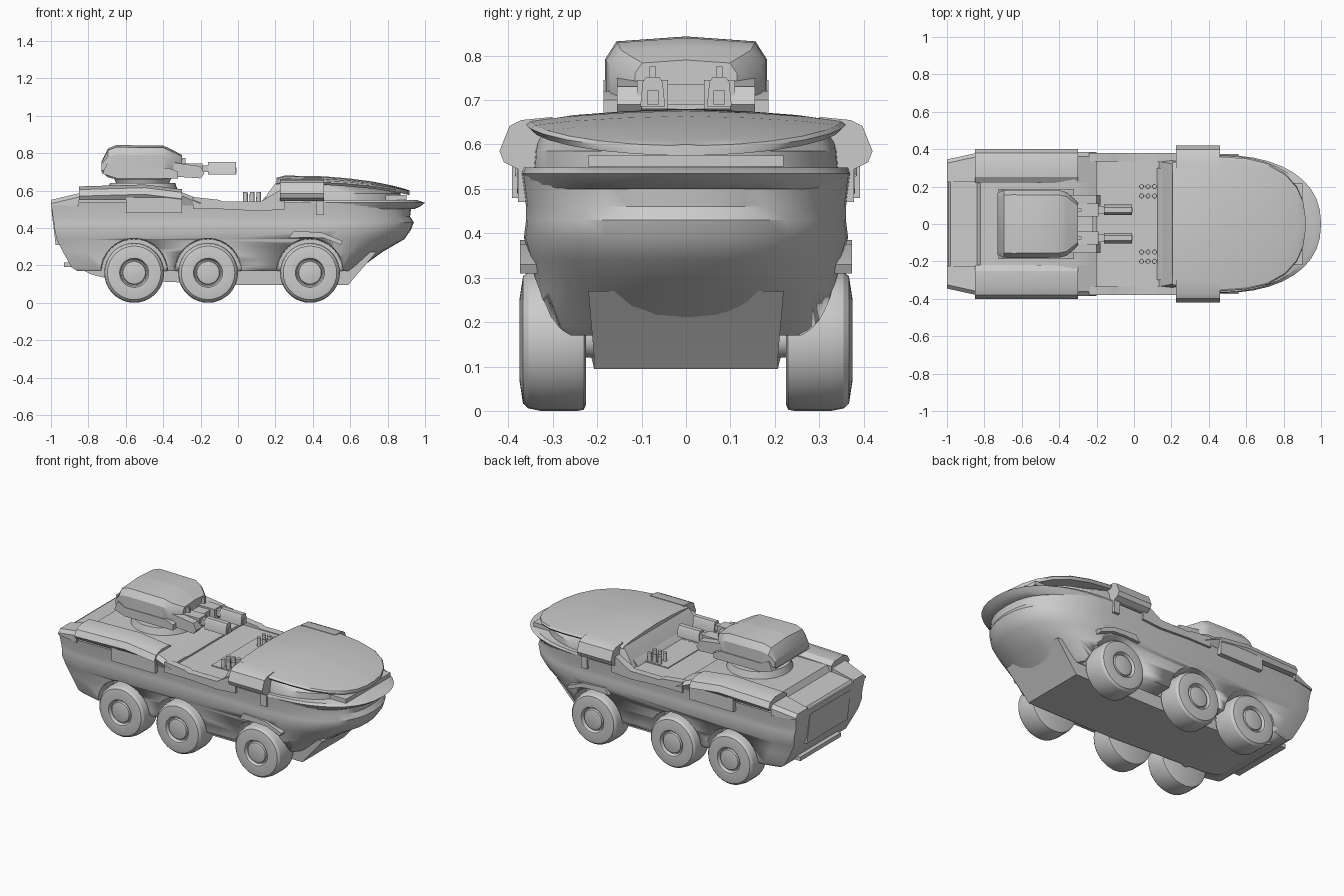
import bpy, bmesh, math
from mathutils import Matrix

if "Cube" in bpy.data.objects:
    bpy.data.objects.remove(bpy.data.objects["Cube"], do_unlink=True)

grey = bpy.data.materials.new("armour_grey")
grey.use_nodes = True
grey.diffuse_color = (0.6, 0.6, 0.6, 1)
grey.node_tree.nodes["Principled BSDF"].inputs["Base Color"].default_value = (0.6, 0.6, 0.6, 1)


def finish(name, bm, angle=30):
    bmesh.ops.remove_doubles(bm, verts=bm.verts, dist=0.0005)
    bmesh.ops.recalc_face_normals(bm, faces=bm.faces)
    me = bpy.data.meshes.new(name)
    bm.to_mesh(me)
    bm.free()
    ob = bpy.data.objects.new(name, me)
    bpy.context.collection.objects.link(ob)
    me.materials.append(grey)
    bpy.ops.object.select_all(action='DESELECT')
    ob.select_set(True)
    bpy.context.view_layer.objects.active = ob
    bpy.ops.object.shade_smooth_by_angle(angle=math.radians(angle))
    return ob


def loft(name, rings, angle=30):
    """Skin closed rings of equal length and cap both ends."""
    bm = bmesh.new()
    rows = [[bm.verts.new(p) for p in ring] for ring in rings]
    n = len(rows[0])
    for a, b in zip(rows, rows[1:]):
        for i in range(n):
            j = (i + 1) % n
            bm.faces.new((a[i], a[j], b[j], b[i]))
    bm.faces.new(rows[0])
    bm.faces.new(rows[-1])
    return finish(name, bm, angle)


def across(name, profile, y0, y1):
    """Side profile (x, z) stretched from y0 to y1."""
    return loft(name, [[(x, y, z) for x, z in profile] for y in (y0, y1)])


def box(name, x, y, z):
    return across(name, [(x[0], z[0]), (x[1], z[0]), (x[1], z[1]), (x[0], z[1])], *y)


def plan(z, rear, front, w, start, corner=0.03, power=2.3, steps=10):
    """Plan outline: square tail with eased corners and a rounded nose."""
    half = [(rear, w - corner), (rear + 4 * corner, w)]
    for i in range(steps + 1):
        t = math.pi / 2 * i / steps
        half.append((start + (front - start) * math.sin(t) ** (2 / power),
                     w * max(math.cos(t), 0) ** (2 / power)))
    pts = half + [(x, -y) for x, y in reversed(half[:-1])]
    return [(x, y, z) for x, y in pts]


def sections(name, rows, angle=30):
    """Loft of half sections (x, [(y, z)...]) mirrored across the middle."""
    rings = []
    for x, half in rows:
        rings.append([(x, y, z) for y, z in half] + [(x, -y, z) for y, z in reversed(half)])
    return loft(name, rings, angle)


def lathe(name, profile, x, y, z, side, steps=32):
    """Revolve (radius, y offset) about a sideways axle."""
    return loft(name, [[(x + r * math.cos(a), y + side * d, z + r * math.sin(a))
                        for a in (2 * math.pi * i / steps for i in range(steps))]
                       for r, d in profile])


def upright(name, x, y, z0, z1, r0, r1, steps=24):
    bm = bmesh.new()
    bmesh.ops.create_cone(bm, cap_ends=True, segments=steps, radius1=r0, radius2=r1,
                          depth=z1 - z0, matrix=Matrix.Translation((x, y, (z0 + z1) / 2)))
    return finish(name, bm)


SIDES = (("left", 1), ("right", -1))
AXLES = (("rear", -0.555), ("middle", -0.16), ("front", 0.385))

# Main hull, stacked from belly to deck
hull = loft("hull", [
    plan(0.17, -0.86, 0.63, 0.325, 0.42),
    plan(0.19, -0.89, 0.66, 0.335, 0.42),
    plan(0.27, -0.935, 0.77, 0.34, 0.42),
    plan(0.34, -0.97, 0.89, 0.35, 0.42),
    plan(0.39, -0.98, 0.925, 0.365, 0.44),
    plan(0.43, -0.985, 0.94, 0.36, 0.44),
    plan(0.46, -0.99, 0.92, 0.36, 0.44),
    plan(0.535, -1.0, 0.93, 0.37, 0.44)], 35)

# Wheel wells cut out of the hull sides
for end, x in AXLES:
    for side, s in SIDES:
        cutter = lathe("well_cutter", [(0.175, 0), (0.185, 0.3)], x, s * 0.215, 0.165, s)
        cutter.hide_render = True
        mod = hull.modifiers.new("well", 'BOOLEAN')
        mod.operation = 'DIFFERENCE'
        mod.solver = 'EXACT'
        mod.object = cutter
        bpy.ops.object.select_all(action='DESELECT')
        bpy.context.view_layer.objects.active = hull
        bpy.ops.object.modifier_apply(modifier=mod.name)
        bpy.data.objects.remove(cutter, do_unlink=True)

# Belly box with sloped ends
belly = [(-0.88, 0.2), (-0.78, 0.15), (-0.68, 0.125), (0.0, 0.095), (0.59, 0.095),
         (0.61, 0.12), (0.74, 0.27), (-0.88, 0.27)]
loft("belly_box", [[(x, y * (1 if z > 0.14 else 0.94), z) for x, z in belly]
                   for y in (-0.22, 0.22)])

# Nose lips and light bar
loft("nose_lip", [plan(0.5, 0.3, 0.94, 0.355, 0.44), plan(0.515, 0.3, 0.975, 0.36, 0.44),
                  plan(0.535, 0.3, 1.0, 0.37, 0.44), plan(0.548, 0.3, 0.96, 0.365, 0.44)])
box("light_bar", (0.7, 0.9), (-0.22, 0.22), (0.55, 0.575))

# Cabin under the canopy
loft("cabin", [plan(0.53, 0.13, 0.87, 0.345, 0.42, 0.01), plan(0.585, 0.16, 0.87, 0.34, 0.42, 0.01),
               plan(0.645, 0.205, 0.6, 0.33, 0.3, 0.01)])

# Domed canopy
rows = []
for x, w, top in ((0.205, 0.33, 0.668), (0.25, 0.335, 0.68), (0.46, 0.36, 0.676), (0.6, 0.35, 0.664),
                  (0.72, 0.322, 0.648), (0.81, 0.27, 0.63), (0.87, 0.2, 0.615),
                  (0.905, 0.12, 0.605), (0.918, 0.03, 0.6)):
    edge = 0.59 + (top - 0.59) * 0.72
    low = edge - 0.022
    rows.append((x, [(0.003, top), (w * 0.4, top - (top - edge) * 0.2),
                     (w * 0.75, top - (top - edge) * 0.55), (w * 0.97, edge),
                     (w, edge - 0.008), (w * 0.96, low), (0.003, low)]))
sections("canopy", rows, 25)

# Rear deck with its ramp and tail slope
across("rear_deck", [(-0.995, 0.53), (-0.98, 0.548), (-0.84, 0.565), (-0.82, 0.6), (-0.32, 0.6),
                     (-0.2, 0.545), (-0.2, 0.52)], -0.24, 0.24)

# Cargo floor seams and bulkhead step
box("cargo_plate", (-0.03, 0.14), (-0.22, 0.22), (0.53, 0.54))
across("bulkhead_step", [(0.12, 0.53), (0.14, 0.56), (0.2, 0.61), (0.25, 0.61), (0.25, 0.53)], -0.3, 0.3)

# Tail door, frame and step
across("tail_door", [(-0.998, 0.5), (-0.975, 0.31), (-0.95, 0.31), (-0.95, 0.5)], -0.2, 0.2)
box("tail_step", (-0.93, -0.84), (-0.2, 0.2), (0.19, 0.215))

for side, s in SIDES:
    # Rear side pods
    pod = [(0.22, 0.55), (0.22, 0.605), (0.25, 0.625), (0.335, 0.627), (0.38, 0.61), (0.4, 0.575), (0.385, 0.55)]
    loft(side + "_rear_pod", [[(x, s * y, z + (z > 0.56) * dz) for y, z in pod]
                              for x, dz in ((-0.85, -0.005), (-0.5, 0.005), (-0.3, -0.02))])
    loft(side + "_pod_ramp", [[(x, s * y, z) for y, z in ((0.22, 0.52), (0.22, top), (0.36, top), (0.385, top - 0.02),
                                                          (0.37, 0.52))]
                              for x, top in ((-0.31, 0.595), (-0.2, 0.55))])
    loft(side + "_tail_pod", [[(x, s * y, z) for y, z in ((0.225, 0.52), (0.225, top), (w - 0.02, top),
                                                          (w, top - 0.02), (w, 0.52))]
                              for x, w, top in ((-1.0, 0.345, 0.55), (-0.85, 0.378, 0.585))])
    box(side + "_stowage_box", (-0.6, -0.3), (s * 0.34, s * 0.392), (0.48, 0.565))

    # Cargo side rail
    across(side + "_side_rail", [(-0.24, 0.5), (-0.24, 0.565), (-0.1, 0.55), (-0.08, 0.54), (0.12, 0.54),
                                 (0.22, 0.6), (0.25, 0.6), (0.25, 0.5), (0.12, 0.49), (-0.08, 0.5)],
           s * 0.335, s * 0.38)

    # Front shoulder pods
    pod = [(0.3, 0.55), (0.3, 0.662), (0.37, 0.655), (0.397, 0.642), (0.42, 0.585), (0.41, 0.56), (0.38, 0.545)]
    loft(side + "_front_pod", [[(x, s * y, z) for y, z in pod] for x in (0.225, 0.46)])
    across(side + "_shoulder_panel", [(0.42, 0.47), (0.46, 0.47), (0.46, 0.56), (0.42, 0.56)],
           s * 0.34, s * 0.378)

    # Front wheel fender
    across(side + "_fender", [(0.27, 0.345), (0.3, 0.385), (0.45, 0.375), (0.56, 0.33), (0.55, 0.31),
                              (0.46, 0.345), (0.38, 0.35)], s * 0.3, s * 0.374)

    # Wheels with recessed hubs
    for end, x in AXLES:
        lathe(f"{side}_{end}_wheel",
              [(0.145, 0), (0.157, 0.005), (0.16, 0.02), (0.16, 0.1), (0.154, 0.13), (0.143, 0.142),
               (0.09, 0.15), (0.078, 0.148), (0.07, 0.13), (0.064, 0.13), (0.06, 0.142), (0.05, 0.145)],
              x, s * 0.225, 0.16, s, 36)
        lathe(f"{side}_{end}_axle", [(0.04, 0), (0.04, 0.1)], x, s * 0.15, 0.16, s, 16)

    # Floor studs
    for i in range(3):
        for y in (0.15, 0.2):
            upright(f"{side}_stud", 0.04 + 0.035 * i, s * y, 0.53, 0.592, 0.013, 0.012, 12)

    # Turret guns, mounts and sights
    c = s * 0.075
    gun = [(-0.035, 0.685), (-0.028, 0.74), (-0.018, 0.752), (0.018, 0.752), (0.028, 0.74), (0.035, 0.685)]
    loft(side + "_gun_shroud", [[(x, c + y * 0.8, z) for y, z in gun] for x in (-0.16, -0.025, -0.012)])
    box(side + "_gun_muzzle", (-0.03, -0.008), (c - 0.013, c + 0.013), (0.69, 0.722))
    box(side + "_gun_breech", (-0.34, -0.19), (c - 0.035, c + 0.035), (0.68, 0.745))
    box(side + "_gun_link", (-0.2, -0.15), (c - 0.018, c + 0.018), (0.7, 0.735))
    across(side + "_gun_bracket", [(-0.35, 0.675), (-0.2, 0.665), (-0.18, 0.69), (-0.2, 0.73), (-0.35, 0.75)],
           s * 0.1, s * 0.155)
    box(side + "_sight", (-0.31, -0.28), (c - 0.007, c + 0.007), (0.74, 0.775))

# Turret ring
upright("turret_ring", -0.51, 0, 0.595, 0.64, 0.19, 0.175, 32)
upright("turret_neck", -0.51, 0, 0.635, 0.67, 0.14, 0.155, 32)

# Turret shell: position, half width, bottom and top heights
rows = []
for x, w, low, top in ((-0.73, 0.165, 0.7, 0.755), (-0.695, 0.18, 0.67, 0.825), (-0.65, 0.182, 0.66, 0.843),
                       (-0.4, 0.18, 0.66, 0.84), (-0.36, 0.17, 0.665, 0.822), (-0.3, 0.115, 0.68, 0.79)):
    h = top - low
    rows.append((x, [(0.003, low), (w * 0.88, low), (w, low + h * 0.2), (w, low + h * 0.72),
                     (w * 0.86, low + h * 0.94), (0.003, top)]))
sections("turret_shell", rows)
across("turret_skirt", [(-0.725, 0.69), (-0.65, 0.665), (-0.32, 0.665), (-0.32, 0.7), (-0.37, 0.72),
                        (-0.65, 0.72), (-0.7, 0.745)], -0.186, 0.186)
box("gun_cradle", (-0.33, -0.22), (-0.06, 0.06), (0.69, 0.735))
